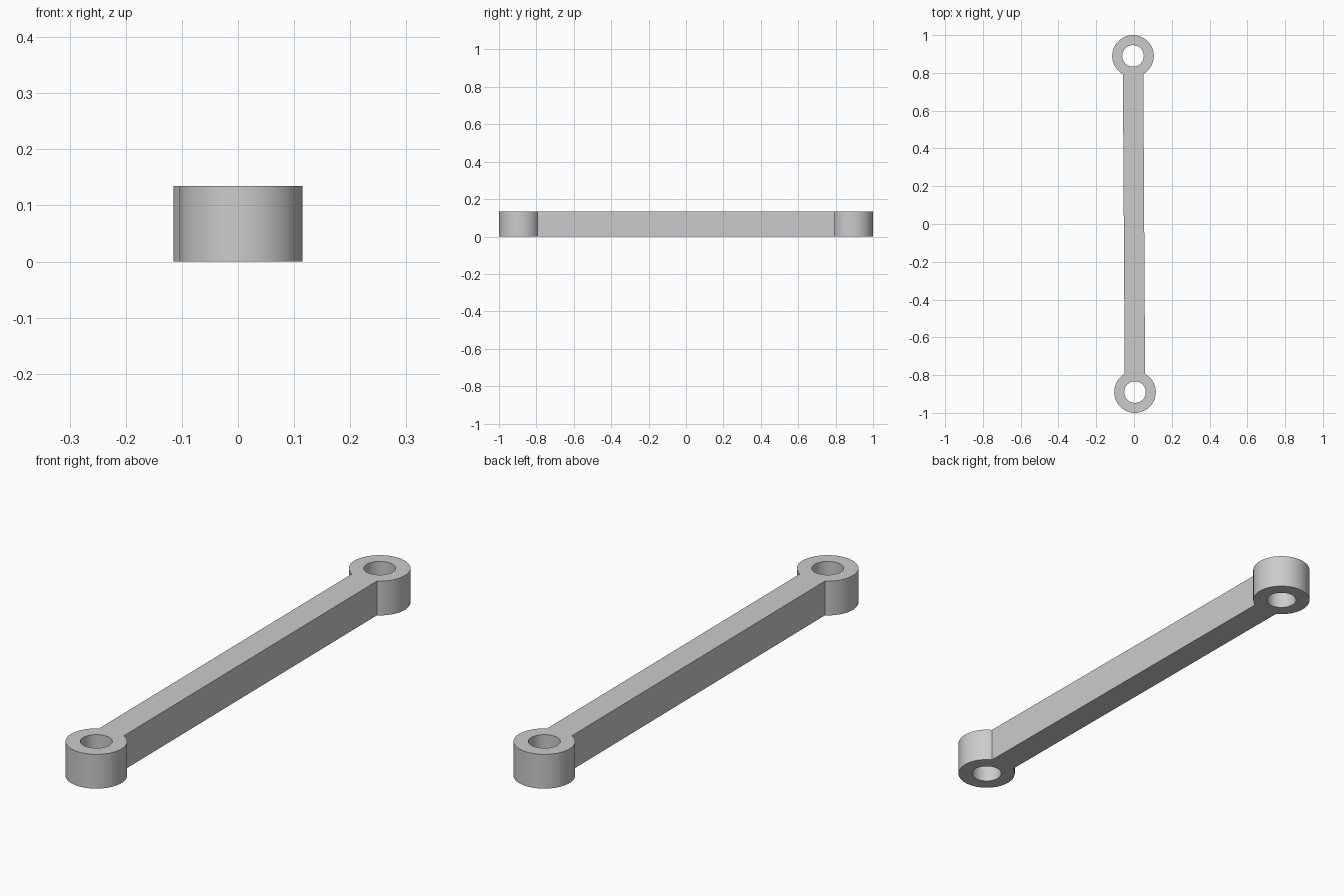
import bpy, bmesh, math
from mathutils import Matrix

cube = bpy.data.objects.get("Cube")
if cube:
    bpy.data.objects.remove(cube, do_unlink=True)

EYE_Y, OUTER, HOLE = 0.89, 0.11, 0.057
HALF_WIDTH, HEIGHT, TILT = 0.054, 0.135, 0.006
MOUTH = math.asin(HALF_WIDTH / OUTER)      # half angle where the bar meets the eye
CHORD = OUTER * math.cos(MOUTH)
ARC_STEPS, MOUTH_STEPS = 72, 12

grey = bpy.data.materials.new("plain grey")
grey.use_nodes = True
colour = (0.6, 0.6, 0.6, 1)
grey.diffuse_color = colour
grey.node_tree.nodes["Principled BSDF"].inputs["Base Color"].default_value = colour

bm = bmesh.new()


def add_eye(sign):
    """Flat ring with a straight mouth facing the bar; returns the mouth vertices."""
    angles = [-MOUTH + 2 * MOUTH * i / MOUTH_STEPS for i in range(MOUTH_STEPS)]
    sweep = 2 * (math.pi - MOUTH)
    angles += [MOUTH + sweep * i / ARC_STEPS for i in range(ARC_STEPS)]
    outer, inner = [], []
    for i, a in enumerate(angles):
        r = CHORD / math.cos(a) if i < MOUTH_STEPS else OUTER
        for ring, radius in ((outer, r), (inner, HOLE)):
            ring.append(bm.verts.new((sign * radius * math.sin(a),
                                      sign * (EYE_Y - radius * math.cos(a)), 0)))
    for i in range(len(angles)):
        j = (i + 1) % len(angles)
        bm.faces.new((outer[i], outer[j], inner[j], inner[i]))
    return outer[:MOUTH_STEPS + 1]


# Two eyes joined by the bar, then thickened upward
back_mouth = add_eye(1)
front_mouth = add_eye(-1)
bm.faces.new(back_mouth + front_mouth)
extruded = bmesh.ops.extrude_face_region(bm, geom=bm.faces[:], use_keep_orig=True)
top = [v for v in extruded["geom"] if isinstance(v, bmesh.types.BMVert)]
bmesh.ops.translate(bm, verts=top, vec=(0, 0, HEIGHT))
bmesh.ops.rotate(bm, verts=bm.verts, matrix=Matrix.Rotation(TILT, 3, "Z"))
bmesh.ops.recalc_face_normals(bm, faces=bm.faces)

mesh = bpy.data.meshes.new("link_rod")
bm.to_mesh(mesh)
bm.free()
mesh.materials.append(grey)
rod = bpy.data.objects.new("link_rod", mesh)
bpy.context.collection.objects.link(rod)

# Smooth round walls with sharp rims
bpy.ops.object.select_all(action="DESELECT")
rod.select_set(True)
bpy.context.view_layer.objects.active = rod
bpy.ops.object.shade_smooth_by_angle(angle=math.radians(25))
